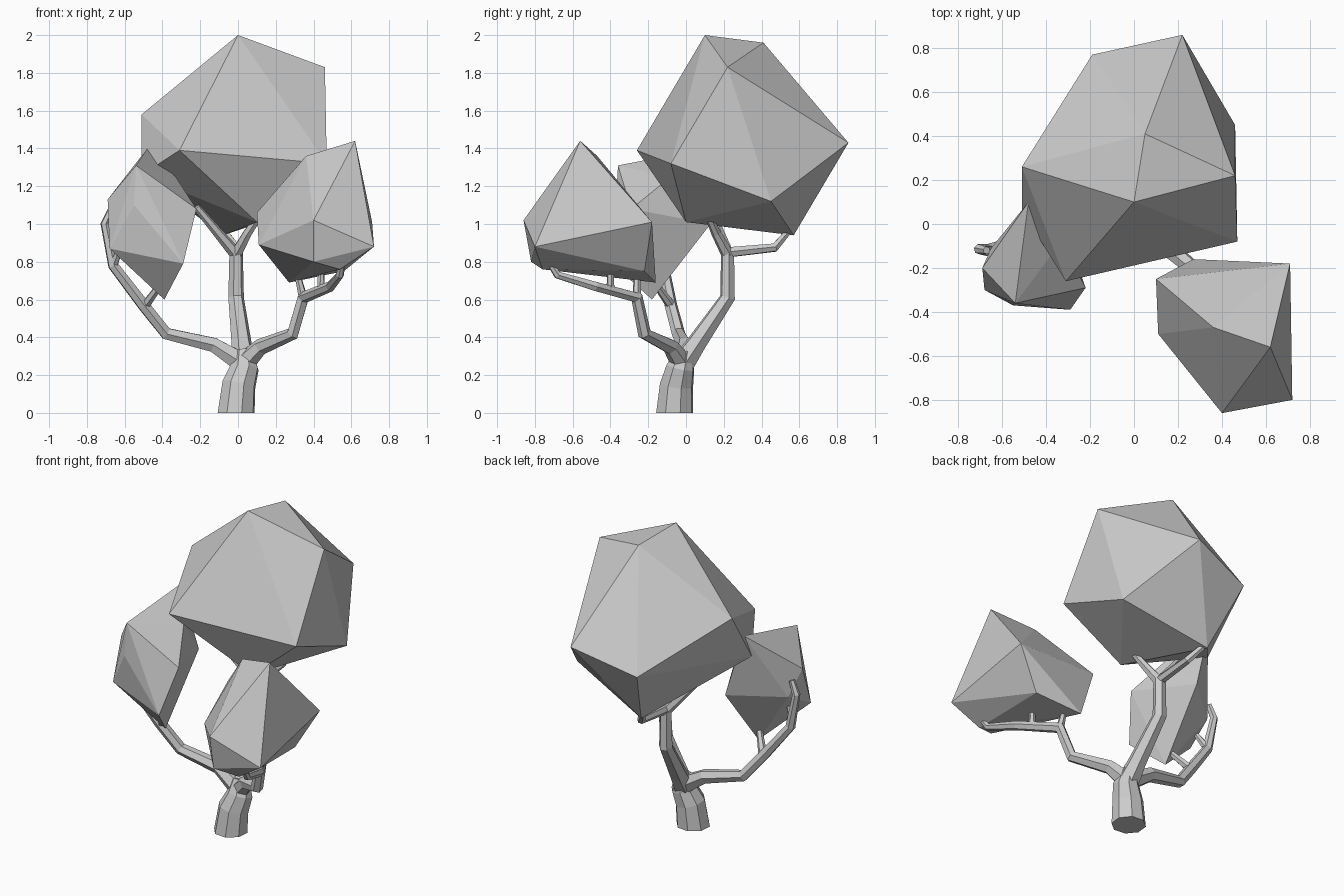
import bpy, bmesh
from math import cos, sin, tau
from mathutils import Vector


def finish(name, bm):
    bmesh.ops.recalc_face_normals(bm, faces=bm.faces)
    me = bpy.data.meshes.new(name)
    bm.to_mesh(me)
    bm.free()
    bpy.context.collection.objects.link(bpy.data.objects.new(name, me))


def hull(name, pts):
    """Faceted leaf clump from its corner points."""
    bm = bmesh.new()
    for p in pts:
        bm.verts.new(p)
    out = bmesh.ops.convex_hull(bm, input=bm.verts)
    loose = [v for v in bm.verts if not v.link_faces]
    bmesh.ops.delete(bm, geom=loose, context='VERTS')
    finish(name, bm)


def limb(name, path, sides=6, flat_base=False):
    """Tapered tube; path is a list of (x, y, z, radius)."""
    bm = bmesh.new()
    pts = [Vector(p[:3]) for p in path]
    side = Vector((1, 0.3, 0.1))
    rings = []
    for i, p in enumerate(pts):
        a = (p - pts[i - 1]).normalized() if i else Vector()
        b = (pts[i + 1] - p).normalized() if i < len(pts) - 1 else Vector()
        t = (a + b).normalized()
        if flat_base and i == 0:
            t = Vector((0, 0, 1))
        side = (side - t * side.dot(t)).normalized()
        up = t.cross(side)
        r = path[i][3]
        rings.append([bm.verts.new(p + r * (side * cos(tau * k / sides) + up * sin(tau * k / sides)))
                      for k in range(sides)])
        side = side.copy()
    for lo, hi in zip(rings, rings[1:]):
        for k in range(sides):
            j = (k + 1) % sides
            bm.faces.new((lo[k], lo[j], hi[j], hi[k]))
    bm.faces.new(rings[0])
    bm.faces.new(rings[-1])
    finish(name, bm)


# Leaf clumps
hull("top_foliage", [
    (0, .10, 2.0), (.05, .41, 1.96), (.46, .22, 1.83), (.22, .86, 1.43),
    (-.19, .77, 1.31), (-.51, .26, 1.58), (-.31, -.26, 1.39), (.47, -.08, 1.32),
    (.46, .45, 1.12), (.10, 0, 1.01), (-.08, .57, .94), (-.51, .06, 1.26)])
hull("left_foliage", [
    (-.48, .10, 1.40), (-.54, -.36, 1.31), (-.69, -.20, 1.13), (-.55, -.37, 1.10),
    (-.68, -.30, .87), (-.29, -.39, .79), (-.22, -.29, 1.08), (-.33, -.08, 1.25),
    (-.39, -.18, .60), (-.37, .13, 1.0), (-.65, -.11, .97)])
hull("right_foliage", [
    (.62, -.56, 1.44), (.36, -.47, 1.36), (.40, -.86, 1.02), (.72, -.80, .88),
    (.71, -.18, 1.01), (.56, -.31, 1.16), (.10, -.25, 1.06), (.11, -.50, .89),
    (.27, -.16, .69), (.40, -.82, .80), (.54, -.76, .76), (.56, -.22, .75)])

# Trunk
limb("trunk", [(-.01, -.06, 0, .102), (.005, -.05, .15, .092), (.035, -.03, .24, .078),
               (.03, -.01, .33, .05)], 8, True)

# Rear branch and its fork
limb("rear_branch", [(.03, -.02, .26, .068), (.02, .05, .36, .055), (-.01, .22, .61, .042),
                     (-.01, .22, .86, .036)])
limb("rear_twig_left", [(-.01, .22, .84, .034), (-.12, .17, .97, .026), (-.22, .13, 1.09, .02)])
limb("rear_twig_right", [(-.01, .22, .84, .034), (.05, .16, .95, .026), (.11, .12, 1.04, .02)])
limb("rear_twig_back", [(-.01, .22, .85, .03), (-.01, .47, .875, .025), (-.08, .55, .97, .018)])

# Left branch and its side twigs
limb("left_branch", [(.03, -.02, .26, .06), (-.13, -.01, .36, .044), (-.38, -.04, .42, .036),
                     (-.50, -.08, .57, .034), (-.66, -.12, .78, .03), (-.705, -.115, 1.0, .024),
                     (-.67, -.12, 1.08, .018)])
limb("left_twig_low", [(-.49, -.08, .57, .026), (-.41, -.16, .68, .018)])
limb("left_twig_high", [(-.66, -.12, .78, .024), (-.62, -.17, .88, .016)])

# Right branch and its side twigs
limb("right_branch", [(.03, -.02, .26, .06), (.12, -.08, .35, .044), (.29, -.22, .42, .036),
                      (.345, -.26, .61, .034), (.49, -.48, .67, .028), (.54, -.68, .73, .022),
                      (.55, -.72, .79, .016)])
limb("right_twig_low", [(.345, -.26, .61, .024), (.32, -.26, .71, .018)])
limb("right_twig_mid", [(.44, -.40, .65, .022), (.44, -.40, .77, .016)])
